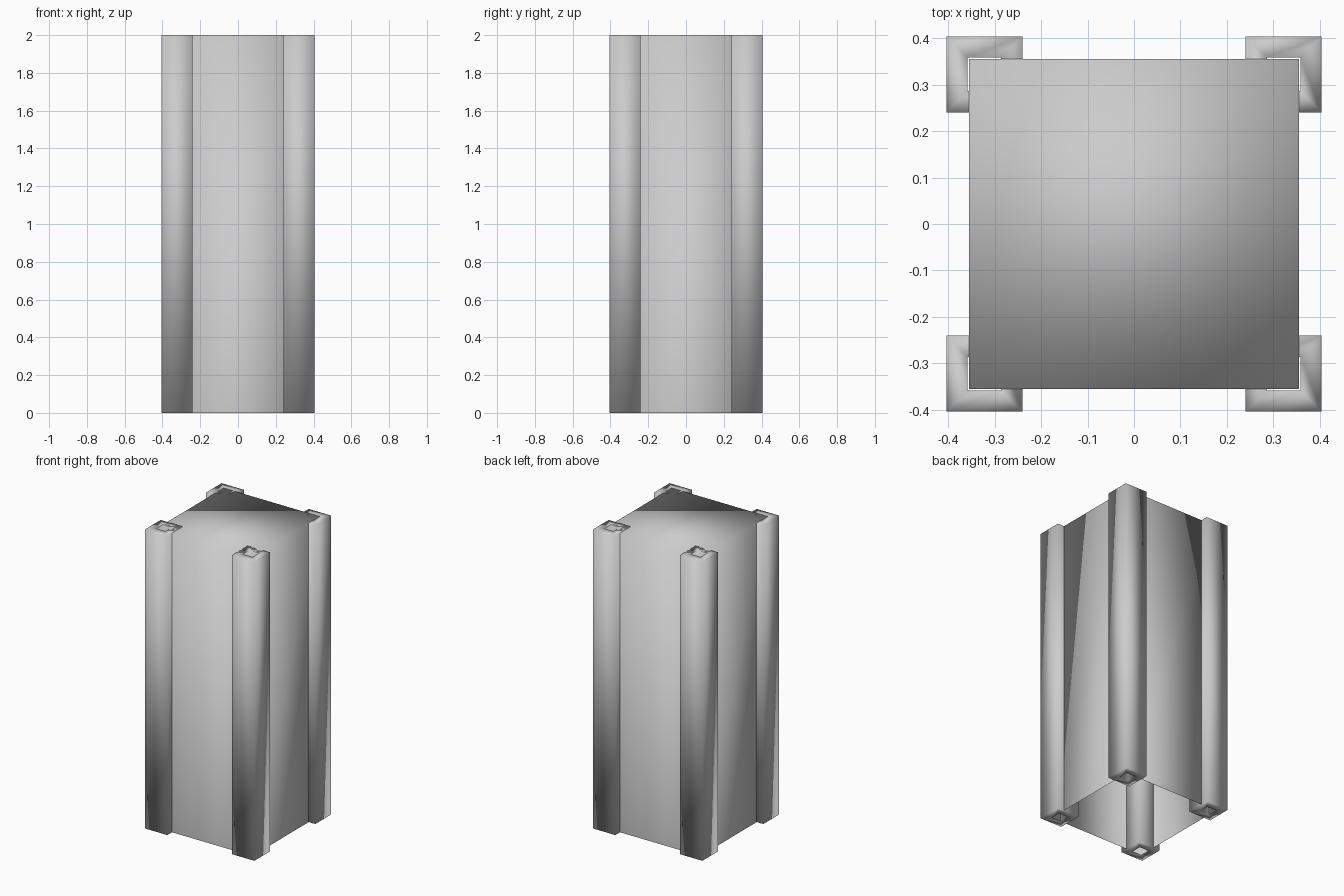
import bpy, bmesh

if "Cube" in bpy.data.objects:
    bpy.data.objects.remove(bpy.data.objects["Cube"])

HEIGHT = 2.0
BODY = 0.355           # half width of the shaft
POST = 0.082           # half width of a corner post
BORE = 0.036           # half width of the hole through a post
CENTRE = 0.322         # distance of post centre from each axis


def make_object(name, bm):
    bmesh.ops.recalc_face_normals(bm, faces=bm.faces)
    for f in bm.faces:
        f.smooth = True
    mesh = bpy.data.meshes.new(name)
    bm.to_mesh(mesh)
    bm.free()
    ob = bpy.data.objects.new(name, mesh)
    bpy.context.collection.objects.link(ob)
    return ob


def square(bm, cx, cy, r, z):
    return [bm.verts.new((cx + sx * r, cy + sy * r, z))
            for sx, sy in ((-1, -1), (1, -1), (1, 1), (-1, 1))]


def bridge(bm, a, b):
    for i in range(4):
        j = (i + 1) % 4
        bm.faces.new((a[i], a[j], b[j], b[i]))


# Shaft: closed on top, open underneath
bm = bmesh.new()
low = square(bm, 0, 0, BODY, 0)
high = square(bm, 0, 0, BODY, HEIGHT)
bridge(bm, low, high)
bm.faces.new(high)
make_object("column_shaft", bm)

# Corner posts: square tubes with a through hole
for name, sx, sy in (("front_left", -1, -1), ("front_right", 1, -1),
                     ("back_left", -1, 1), ("back_right", 1, 1)):
    bm = bmesh.new()
    loops = [square(bm, sx * CENTRE, sy * CENTRE, r, z)
             for r, z in ((POST, 0), (POST, HEIGHT), (BORE, HEIGHT), (BORE, 0))]
    for k in range(4):
        bridge(bm, loops[k], loops[(k + 1) % 4])
    make_object(name + "_corner_post", bm)
